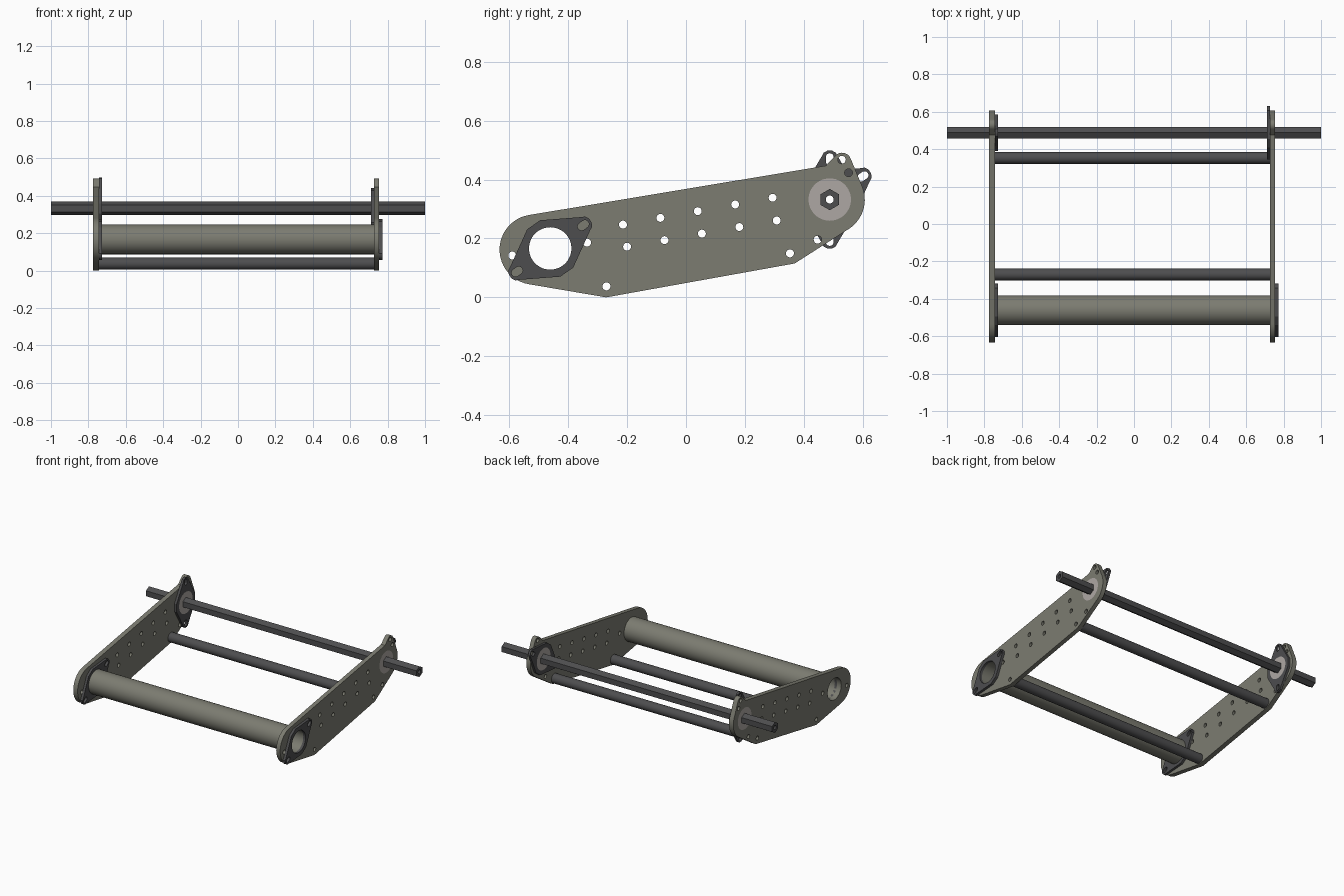
import bpy, bmesh
from math import sin, cos, radians
from mathutils import Matrix

cube = bpy.data.objects.get("Cube")
if cube:
    bpy.data.objects.remove(cube, do_unlink=True)


def material(name, rgb):
    m = bpy.data.materials.new(name)
    m.use_nodes = True
    m.diffuse_color = (*rgb, 1)
    m.node_tree.nodes["Principled BSDF"].inputs["Base Color"].default_value = (*rgb, 1)
    return m


OLIVE = material("olive grey metal", (0.2, 0.2, 0.165))
DARK = material("dark grey metal", (0.075, 0.075, 0.078))
LIGHT = material("light grey metal", (0.42, 0.39, 0.37))


def arc(center, r, start, end, n):
    """Points on an arc, angles in degrees."""
    angles = [radians(start + (end - start) * i / n) for i in range(n + 1)]
    return [(center[0] + r * cos(a), center[1] + r * sin(a)) for a in angles]


def circle(center, r, n=32, start=0):
    return arc(center, r, start, start + 360, n)[:-1]


def extrude(name, loops, x0, x1, mat):
    """Extrude a (y, z) outline with holes from x0 to x1."""
    curve = bpy.data.curves.new(name, 'CURVE')
    curve.dimensions = '2D'
    curve.fill_mode = 'BOTH'
    curve.extrude = (x1 - x0) / 2
    for loop in loops:
        spline = curve.splines.new('POLY')
        spline.points.add(len(loop) - 1)
        for p, (y, z) in zip(spline.points, loop):
            p.co = (y, z, 0, 1)
        spline.use_cyclic_u = True
    temp = bpy.data.objects.new(name + "_curve", curve)
    bpy.context.collection.objects.link(temp)
    bpy.context.view_layer.update()
    graph = bpy.context.evaluated_depsgraph_get()
    mesh = bpy.data.meshes.new_from_object(temp.evaluated_get(graph))
    bpy.data.objects.remove(temp, do_unlink=True)
    bpy.data.curves.remove(curve)

    # Turn the flat profile upright and weld the caps to the walls
    mesh.transform(Matrix(((0, 0, 1, (x0 + x1) / 2), (1, 0, 0, 0),
                           (0, 1, 0, 0), (0, 0, 0, 1))))
    bm = bmesh.new()
    bm.from_mesh(mesh)
    bmesh.ops.remove_doubles(bm, verts=bm.verts, dist=0.0001)
    bmesh.ops.recalc_face_normals(bm, faces=bm.faces)
    bm.to_mesh(mesh)
    bm.free()
    mesh.name = name
    mesh.materials.clear()
    mesh.materials.append(mat)
    ob = bpy.data.objects.new(name, mesh)
    bpy.context.collection.objects.link(ob)
    bpy.ops.object.select_all(action='DESELECT')
    ob.select_set(True)
    bpy.context.view_layer.objects.active = ob
    bpy.ops.object.shade_smooth_by_angle(angle=radians(30))
    return ob


TUBE = (-0.461, 0.166)
AXLE = (0.488, 0.332)
SPACERS = {"front": (-0.27, 0.037), "rear": (0.353, 0.149)}
BORE, HOLE = 0.072, 0.0135

# Side plate outline: rounded front, straight edges, round back with a tab
outline = (arc((-0.514, 0.162), 0.119, 100, 260, 24)
           + [(-0.271, 0.0), (0.369, 0.115)]
           + arc(AXLE, 0.119, -60, 22, 14)
           + arc((0.53, 0.46), 0.031, 22, 140, 10)
           + [(0.475, 0.447)])

# Plate holes: two slanted rows, flange bolt holes and spacer holes
bolts = [(-0.214 + 0.127 * i, 0.247 + 0.0228 * i) for i in range(5)]
bolts += [(-0.2 + 0.127 * i, 0.172 + 0.0222 * i) for i in range(5)]
bolts += [(-0.59, 0.142), (-0.336, 0.186), (0.529, 0.467), (0.447, 0.196), (0.552, 0.423)]
bolts += SPACERS.values()
plate = [outline, circle(TUBE, BORE, 48), circle(AXLE, BORE, 48)]
plate += [circle(b, HOLE, 20) for b in bolts]


def flange(name, center, angle, x0, x1):
    """Diamond-shaped bearing flange with two slotted lugs."""
    half = [(0.027, -0.098), (0.147, -0.027), (0.159, -0.021), (0.166, -0.008),
            (0.166, 0.008), (0.159, 0.021), (0.147, 0.027), (0.027, 0.098)]
    slot = arc((0.144, 0), HOLE, -90, 90, 8) + arc((0.13, 0), HOLE, 90, 270, 8)
    c, s = cos(radians(angle)), sin(radians(angle))

    def place(pts, k=1):
        return [(center[0] + k * (u * c - v * s), center[1] + k * (u * s + v * c))
                for u, v in pts]

    loops = [place(half) + place(half, -1), place(slot), place(slot, -1),
             circle(center, BORE, 48)]
    extrude(name, loops, x0, x1, DARK)


# Side plates
extrude("right_side_plate", plate, -0.775, -0.743, OLIVE)
extrude("left_side_plate", plate, 0.726, 0.755, OLIVE)

# Flanges
flange("right_front_flange", TUBE, 35, -0.743, -0.727)
flange("left_front_flange", TUBE, 35, 0.755, 0.772)
flange("right_rear_flange", AXLE, 90, -0.743, -0.727)
flange("left_rear_flange", AXLE, 35, 0.711, 0.726)

# Bearings seated in the plates
bearing = [circle(AXLE, BORE, 48), circle(AXLE, 0.036, 6, 30)]
extrude("right_bearing", bearing, -0.775, -0.727, LIGHT)
extrude("left_bearing", bearing, 0.711, 0.755, LIGHT)

# Large cross tube
extrude("cross_tube", [circle(TUBE, 0.079, 48), circle(TUBE, BORE, 48)],
        -0.743, 0.726, OLIVE)

# Round spacers between the plates
for side, pos in SPACERS.items():
    extrude(side + "_spacer", [circle(pos, 0.032), circle(pos, HOLE, 20)],
            -0.743, 0.726, DARK)

# Hexagonal axle with a through hole
extrude("hex_axle", [circle(AXLE, 0.036, 6, 30), circle(AXLE, HOLE, 20)], -1, 1, DARK)
